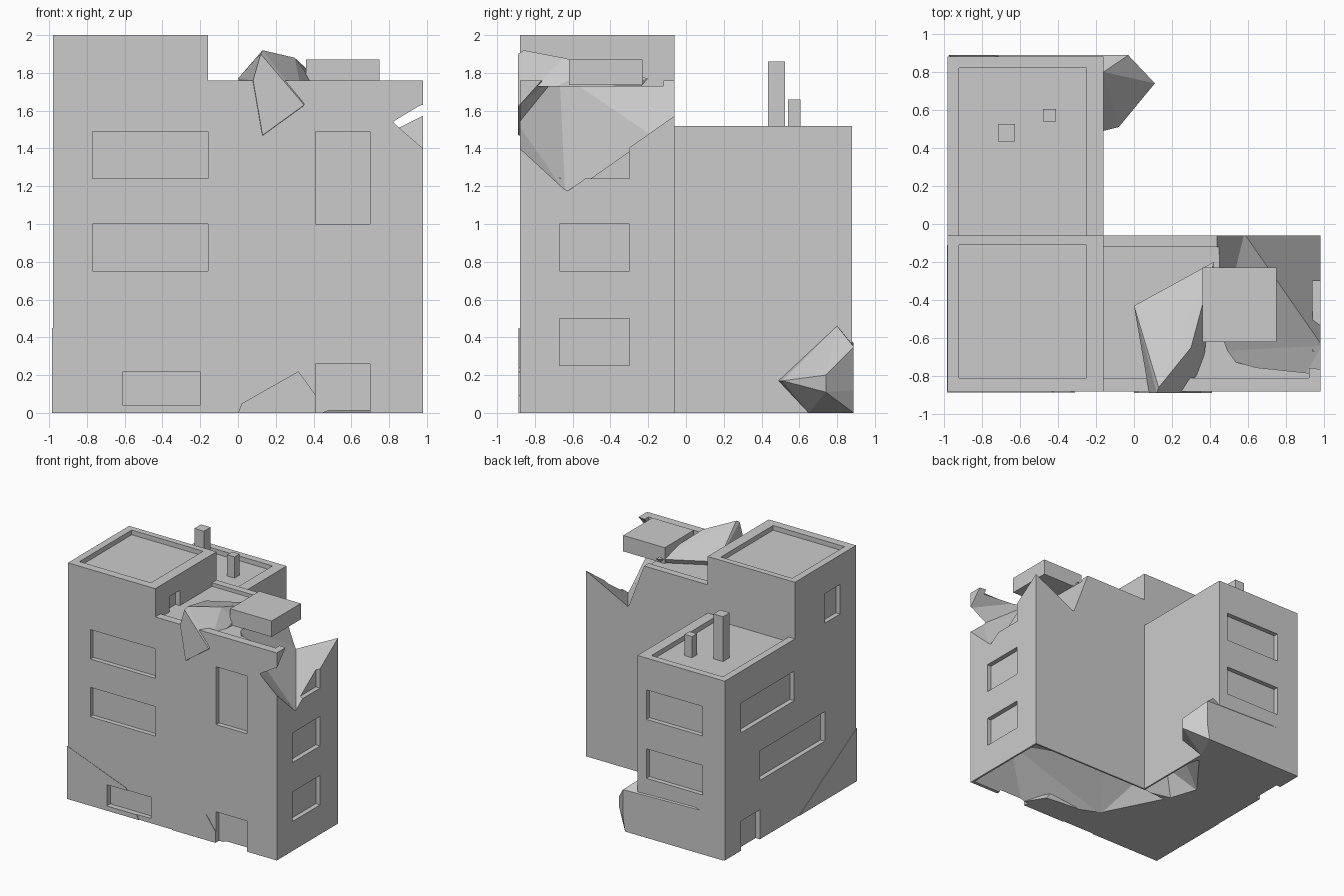
import bpy, bmesh
from mathutils import Vector

if "Cube" in bpy.data.objects:
    bpy.data.objects.remove(bpy.data.objects["Cube"])


def finish(name, bm):
    bmesh.ops.recalc_face_normals(bm, faces=bm.faces)
    me = bpy.data.meshes.new(name)
    bm.to_mesh(me)
    bm.free()
    ob = bpy.data.objects.new(name, me)
    bpy.context.collection.objects.link(ob)
    return ob


def box(name, x0, x1, y0, y1, z0, z1):
    bm = bmesh.new()
    bmesh.ops.create_cube(bm, size=1)
    for v in bm.verts:
        v.co = Vector(((x0 + x1) / 2 + v.co.x * (x1 - x0),
                       (y0 + y1) / 2 + v.co.y * (y1 - y0),
                       (z0 + z1) / 2 + v.co.z * (z1 - z0)))
    return finish(name, bm)


def hull(name, pts):
    bm = bmesh.new()
    for p in pts:
        bm.verts.new(p)
    res = bmesh.ops.convex_hull(bm, input=bm.verts)
    junk = {v for v in res["geom_interior"] + res["geom_unused"]
            if isinstance(v, bmesh.types.BMVert)}
    bmesh.ops.delete(bm, geom=list(junk), context='VERTS')
    bmesh.ops.dissolve_limit(bm, angle_limit=0.02, verts=bm.verts, edges=bm.edges)
    return finish(name, bm)


def carve(targets, cutter):
    for t in targets:
        m = t.modifiers.new("cut", 'BOOLEAN')
        m.operation, m.solver, m.object = 'DIFFERENCE', 'EXACT', cutter
        bpy.context.view_layer.objects.active = t
        bpy.ops.object.modifier_apply(modifier=m.name)
    bpy.data.objects.remove(cutter)


# L-shaped building: cut the three volumes out of one block
body = box("building", -.98, .98, -.88, .88, 0, 2)
carve([body], box("c", -.16, 2, -.06, 2, -1, 3))
carve([body], box("c", -.16, 2, -2, 2, 1.76, 3))
carve([body], box("c", -2, 2, -.06, 2, 1.52, 3))

# Recessed roofs behind parapets
for r in [(-.92, -.25, -.81, -.11, 1.96, 3),
          (-.16, .92, -.81, -.12, 1.73, 1.8),
          (-.92, -.25, -.06, .82, 1.48, 1.6)]:
    carve([body], box("c", *r))

# Broken-away upper right corner
carve([body], hull("c", [
    (.42, -.05, 1.8), (1, -.05, 1.8), (1, -.73, 1.8), (.43, -.67, 1.8),
    (.58, -.05, 1.38), (1, -.05, 1.59), (.99, -.41, 1.33), (.99, -.64, 1.17),
    (.99, -.89, 1.4), (.99, -.89, 1.62), (.84, -.89, 1.53)]))

# Hollow underside
carve([body], hull("c", [
    (.97, -.86, -.01), (.97, -.07, -.01), (-.17, -.07, -.01), (-.4, -.08, -.01),
    (-.14, -.59, -.01), (.31, -.68, -.01), (.46, -.86, -.01),
    (.8, -.6, .3), (.7, -.2, .28), (.1, -.25, .25), (-.2, -.2, .15)]))
carve([body], hull("c", [
    (-.17, -.1, -.01), (-.42, -.04, -.01), (-.5, .2, -.01), (-.2, .59, -.01),
    (-.17, .5, -.01), (-.25, .3, .2), (-.3, .05, .2)]))

# Shifted fragments
left_chunk = hull("front_left_fragment", [
    (-.984, -.887, 0), (-.984, -.887, .45), (-.72, -.887, .35),
    (-.43, -.887, .24), (-.31, -.887, 0), (-.984, -.11, 0), (-.6, -.3, 0)])
mid_chunk = hull("front_middle_fragment", [
    (0, -.888, 0), (.02, -.888, .05), (.32, -.888, .22), (.48, -.888, 0),
    (.05, -.65, 0), (.35, -.68, 0), (.25, -.7, .12)])
hull("rear_fragment", [
    (-.16, .8, .46), (-.16, .49, .17), (-.16, .65, 0), (-.08, .51, .17),
    (.11, .74, .2), (.11, .74, .11), (-.03, .888, .35), (-.03, .888, .12),
    (-.05, .888, 0), (-.75, .888, .37), (-.975, .888, .31), (-.975, .888, 0),
    (-.7, .6, 0)])
hull("roof_fragment", [
    (0, -.43, 1.77), (.42, -.2, 1.77), (.3, -.65, 1.88), (.13, -.86, 1.92),
    (.12, -.89, 1.9), (.13, -.89, 1.47), (.35, -.89, 1.63), (.08, -.89, 1.76),
    (.22, -.5, 1.45), (.38, -.6, 1.77)])

# Window and door recesses
D = .04
front = [(-.77, -.16, 1.24, 1.49), (-.77, -.16, .75, 1), (.41, .70, 1, 1.49),
         (-.61, -.2, .04, .22), (.41, .70, -.02, .26)]
right = [(-.67, -.30, z, z + .25) for z in (.25, .75, 1.24)]
back = [(-.77, -.245, z, z + .25) for z in (.5, 1)]
left = [(-.05, .665, 1, 1.25), (-.46, .41, .5, .75),
        (.41, .665, -.02, .25), (-.665, -.46, 1.5, 1.75)]
for a, b, z0, z1 in front:
    near = [body] + ([left_chunk] if a == -.61 else [])
    near += [mid_chunk] if z0 < 0 else []
    carve(near, box("c", a, b, -1, -.88 + D, z0, z1))
for a, b, z0, z1 in right:
    carve([body], box("c", .98 - D, 1.1, a, b, z0, z1))
for a, b, z0, z1 in back:
    carve([body], box("c", a, b, .88 - D, 1, z0, z1))
for a, b, z0, z1 in left:
    carve([body], box("c", -1.1, -.98 + D, a, b, z0, z1))
carve([body], box("c", -.2, -.1, -.69, -.55, 1.73, 1.86))   # roof door

# Roof fittings
box("tall_chimney", -.715, -.625, .435, .525, 1.47, 1.86)
box("short_chimney", -.48, -.41, .54, .605, 1.47, 1.66)
box("roof_unit", .36, .75, -.62, -.23, 1.735, 1.87)
